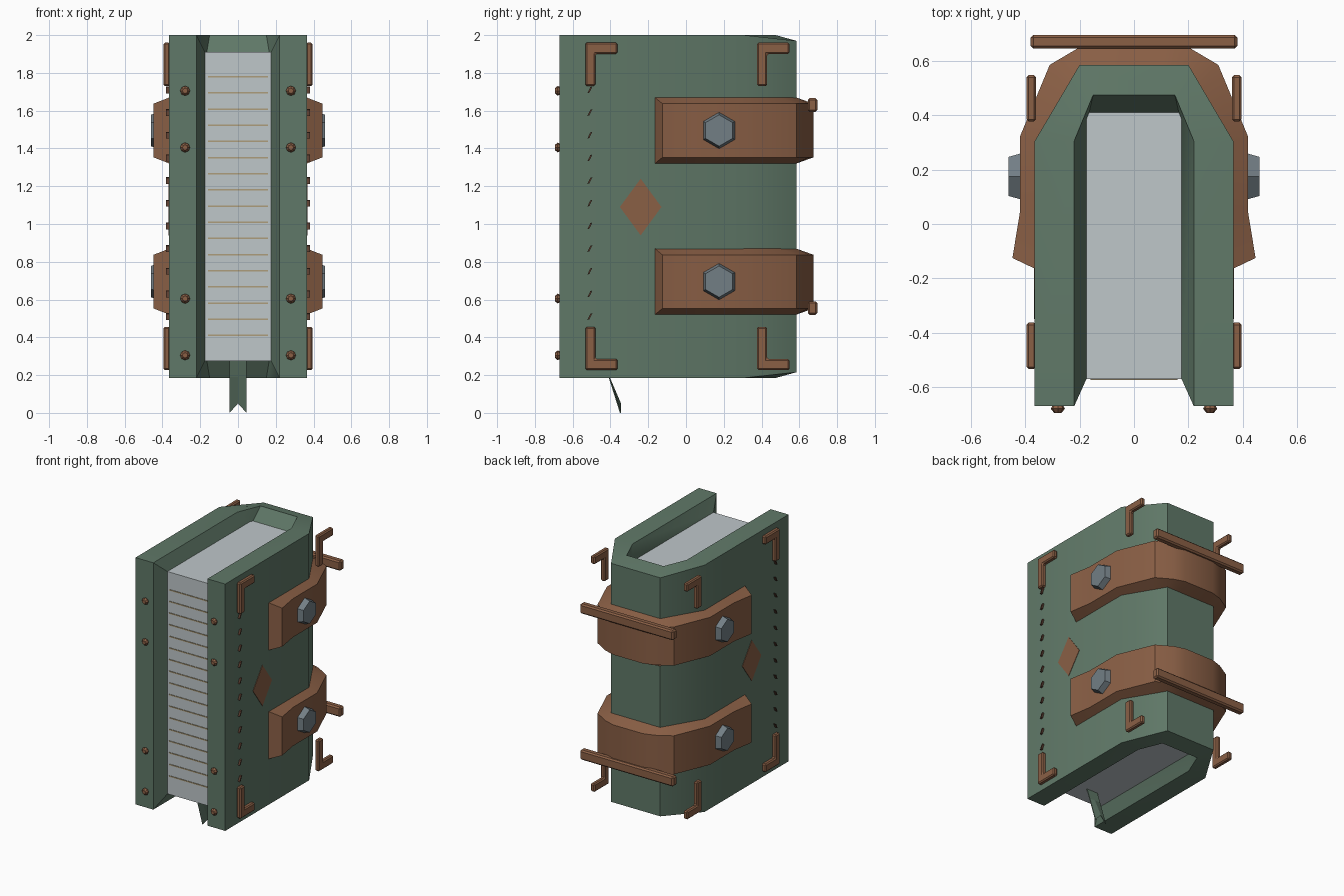
import bpy, bmesh, math
from mathutils import Matrix, Vector

if "Cube" in bpy.data.objects:
    bpy.data.objects.remove(bpy.data.objects["Cube"])


def material(name, rgb):
    m = bpy.data.materials.new(name)
    m.diffuse_color = (*rgb, 1)
    m.use_nodes = True
    m.node_tree.nodes["Principled BSDF"].inputs["Base Color"].default_value = m.diffuse_color
    return m


GREEN = material("cover green", (0.117, 0.190, 0.138))
BROWN = material("leather brown", (0.255, 0.115, 0.060))
DARK = material("stitch dark brown", (0.10, 0.045, 0.028))
STEEL = material("bolt steel", (0.17, 0.21, 0.235))
PAPER = material("page grey", (0.52, 0.57, 0.59))
TAN = material("page line tan", (0.42, 0.34, 0.20))


def finish(name, bm, mat, bevel=0.0, smooth=False):
    bmesh.ops.remove_doubles(bm, verts=bm.verts, dist=1e-5)
    bmesh.ops.recalc_face_normals(bm, faces=bm.faces)
    if bevel:
        edges = [e for e in bm.edges if e.calc_face_angle(0) > 0.5]
        bmesh.ops.bevel(bm, geom=edges, offset=bevel, segments=1, affect='EDGES')
    if smooth:
        for f in bm.faces:
            f.smooth = True
        for e in bm.edges:
            e.smooth = e.calc_face_angle(math.pi) < math.radians(35)
    me = bpy.data.meshes.new(name)
    bm.to_mesh(me)
    bm.free()
    me.materials.append(mat)
    ob = bpy.data.objects.new(name, me)
    bpy.context.collection.objects.link(ob)
    return ob


def box(name, lo, hi, mat, bevel=0.0):
    bm = bmesh.new()
    c = [(a + b) / 2 for a, b in zip(lo, hi)]
    s = [b - a for a, b in zip(lo, hi)]
    bmesh.ops.create_cube(bm, size=1, matrix=Matrix.Translation(c) @ Matrix.Diagonal((*s, 1)))
    return finish(name, bm, mat, bevel)


def plate(name, yz, x0, x1, mat, bevel=0.0):
    """Extrude a y/z outline along x."""
    bm = bmesh.new()
    f = bm.faces.new([bm.verts.new((x0, y, z)) for y, z in yz])
    r = bmesh.ops.extrude_face_region(bm, geom=[f])
    bmesh.ops.translate(bm, vec=(x1 - x0, 0, 0),
                        verts=[v for v in r['geom'] if isinstance(v, bmesh.types.BMVert)])
    return finish(name, bm, mat, bevel)


def frustum(name, base, axis, sides, r1, r2, depth, mat, spin=0.0):
    bm = bmesh.new()
    axis = Vector(axis)
    rot = axis.to_track_quat('Z', 'Y').to_matrix().to_4x4()
    m = Matrix.Translation(Vector(base) + axis * depth / 2) @ rot @ Matrix.Rotation(spin, 4, 'Z')
    bmesh.ops.create_cone(bm, cap_ends=True, segments=sides, radius1=r1, radius2=r2,
                          depth=depth, matrix=m)
    return finish(name, bm, mat)


def mirrored(half):
    return half + [(-x, *r) for x, *r in reversed(half)]


def loft(loops, closed=False):
    """Quads between successive loops of points."""
    bm = bmesh.new()
    rows = [[bm.verts.new(p) for p in l] for l in loops]
    n = len(rows)
    for i in range(n if closed else n - 1):
        a, b = rows[i], rows[(i + 1) % n]
        for k in range(len(a) - 1):
            bm.faces.new((a[k], a[k + 1], b[k + 1], b[k]))
    return bm, rows


# cover: U-shaped shell with rim tapering inward to the page block
ZM = 1.0925  # middle height of the book
outer = mirrored([(0.365, -0.67, 0.9075), (0.365, 0.305, 0.9075), (0.20, 0.585, 0.877)])
rim = mirrored([(0.22, -0.67, 0.9075), (0.22, 0.305, 0.9075), (0.15, 0.475, 0.9075)])
deep = mirrored([(0.175, -0.57, 0.8175), (0.175, 0.385, 0.8175), (0.165, 0.41, 0.8175)])
at = lambda loop, s: [(x, y, ZM + s * h) for x, y, h in loop]
bm, rows = loft([at(deep, 1), at(rim, 1), at(outer, 1), at(outer, -1), at(rim, -1), at(deep, -1)])
for k in (0, -1):
    bm.faces.new((rows[1][k], rows[2][k], rows[3][k], rows[4][k]))
    bm.faces.new((rows[0][k], rows[1][k], rows[4][k], rows[5][k]))
finish("book_cover", bm, GREEN, smooth=True)

# page block and its front lines
box("page_block", (-0.175, -0.57, 0.275), (0.175, 0.41, 1.91), PAPER)
for i in range(17):
    z = 0.41 + i * 0.0856
    box("page_line", (-0.16, -0.574, z - 0.004), (0.16, -0.569, z + 0.004), TAN)

# straps, spine bars and bolts
strap_out = mirrored([(0.447, -0.125), (0.42, 0.04), (0.42, 0.32), (0.31, 0.585),
                      (0.20, 0.65), (0.12, 0.675)])
strap_in = mirrored([(0.363, -0.165), (0.363, 0.04), (0.363, 0.305), (0.25, 0.498),
                     (0.199, 0.583), (0.10, 0.583)])
for zc, bar_z in ((1.495, 1.63), (0.695, 0.555)):
    lv = lambda pts, h: [(x, y, zc + h) for x, y in pts]
    bm, rows = loft([lv(strap_in, 0.175), lv(strap_out, 0.142),
                     lv(strap_out, -0.142), lv(strap_in, -0.175)], closed=True)
    for k in (0, -1):
        bm.faces.new([r[k] for r in rows])
    finish("strap", bm, BROWN, smooth=True)
    box("spine_bar", (-0.38, 0.645, bar_z - 0.036), (0.38, 0.695, bar_z + 0.036), BROWN, 0.01)
    for s in (1, -1):
        b = frustum("hex_bolt", (s * 0.418, 0.175, zc), (s, 0, 0), 6, 0.097, 0.083, 0.043, STEEL)
        # turn so that a hexagon corner points up
        top = max(v.co.z for v in b.data.vertices) - zc
        if top < 0.09:
            p = Vector((0, 0.175, zc))
            b.data.transform(Matrix.Translation(p) @ Matrix.Rotation(math.pi / 6, 4, 'X')
                             @ Matrix.Translation(-p))

# side details, the same on both covers
for s in (1, -1):
    # L-shaped corner brackets
    for y in (-0.533, 0.377):
        for z, d in ((1.96, -1), (0.226, 1)):
            plate("corner_bracket", [(y, z), (y + 0.17, z), (y + 0.17, z + d * 0.06),
                                     (y + 0.053, z + d * 0.06), (y + 0.053, z + d * 0.23),
                                     (y, z + d * 0.23)], s * 0.36, s * 0.395, BROWN, 0.008)
    # diamond
    plate("diamond", [(-0.35, 1.09), (-0.24, 0.94), (-0.13, 1.09), (-0.24, 1.24)],
          s * 0.362, s * 0.368, BROWN)
    # slanted stitches
    for i in range(11):
        z = 0.51 + i * 0.12
        plate("stitch", [(-0.522, z - 0.018), (-0.511, z - 0.014), (-0.496, z + 0.018),
                         (-0.507, z + 0.014)], s * 0.362, s * 0.38, DARK)
    # studs on the front edges
    for z in (0.305, 0.605, 1.405, 1.705):
        frustum("stud_base", (s * 0.28, -0.668, z), (0, -1, 0), 8, 0.02, 0.026, 0.011, BROWN)
        frustum("stud_cap", (s * 0.28, -0.679, z), (0, -1, 0), 8, 0.026, 0.014, 0.015, BROWN)

# ribbon bookmark with a notched end
bm, rows = loft([[(x, y, z) for x, y, z in ((-0.045, y, z), (0, y, zm), (0.045, y, z))]
                 for y, z, zm in ((-0.44, 0.28, 0.28), (-0.41, 0.19, 0.19), (-0.35, 0.0, 0.05))])
r = bmesh.ops.extrude_face_region(bm, geom=bm.faces[:])
bmesh.ops.translate(bm, vec=(0, 0.006, 0),
                    verts=[v for v in r['geom'] if isinstance(v, bmesh.types.BMVert)])
finish("ribbon_bookmark", bm, GREEN)
